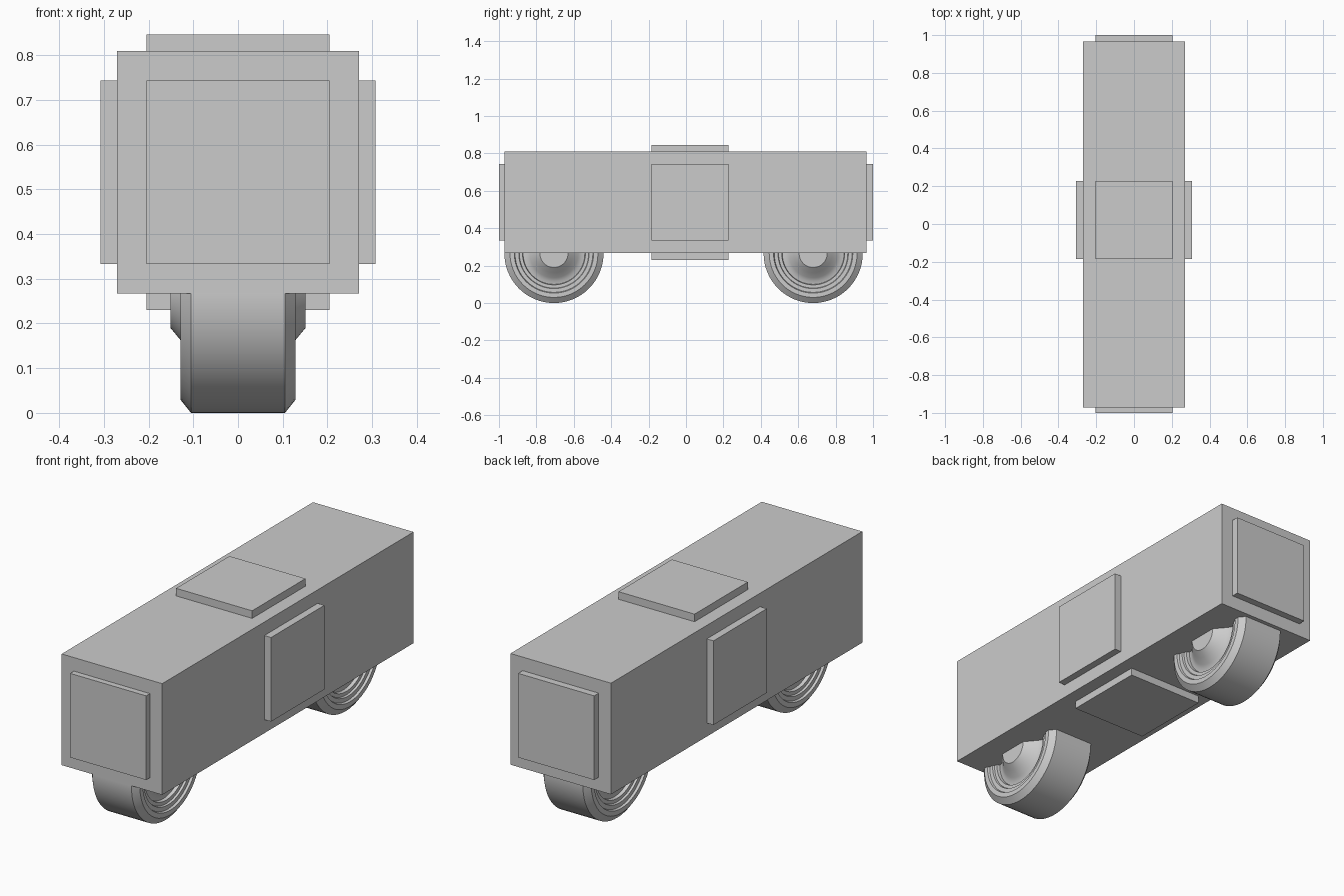
import bpy, bmesh, math

if "Cube" in bpy.data.objects:
    bpy.data.objects.remove(bpy.data.objects["Cube"])


def box(name, x, y, z):
    """Axis-aligned box from (min, max) ranges."""
    bm = bmesh.new()
    bmesh.ops.create_cube(bm, size=1)
    for v in bm.verts:
        for i, (lo, hi) in enumerate((x, y, z)):
            v.co[i] = (lo + hi) / 2 + v.co[i] * (hi - lo)
    return finish(name, bm)


def finish(name, bm):
    bmesh.ops.recalc_face_normals(bm, faces=bm.faces)
    me = bpy.data.meshes.new(name)
    bm.to_mesh(me)
    bm.free()
    ob = bpy.data.objects.new(name, me)
    bpy.context.collection.objects.link(ob)
    return ob


def wheel(name, y, z, half, steps=64):
    """Lathe a half profile of (x, radius), mirrored, around the x axis."""
    profile = half + [(-x, r) for x, r in reversed(half)]
    bm = bmesh.new()
    vs = [bm.verts.new((x, 0, r)) for x, r in profile]
    edges = [bm.edges.new(p) for p in zip(vs, vs[1:])]
    bmesh.ops.spin(bm, geom=vs + edges, cent=(0, 0, 0), axis=(1, 0, 0),
                   angle=math.tau, steps=steps, use_merge=False)
    bmesh.ops.remove_doubles(bm, verts=bm.verts, dist=1e-5)
    ob = finish(name, bm)
    ob.location = (0, y, z)
    bpy.ops.object.select_all(action='DESELECT')
    ob.select_set(True)
    bpy.context.view_layer.objects.active = ob
    bpy.ops.object.shade_smooth_by_angle(angle=math.radians(30))


# Main body
X, Y0, Y1, Z0, Z1 = 0.271, -0.971, 0.965, 0.267, 0.809
box("body", (-X, X), (Y0, Y1), (Z0, Z1))

# Raised panels on all six faces
px, py, pz = (-0.205, 0.205), (-0.184, 0.227), (0.333, 0.743)
box("top_panel", px, py, (Z1 - 0.002, 0.846))
box("bottom_panel", px, py, (0.23, Z0 + 0.002))
box("right_panel", (X - 0.002, 0.307), py, pz)
box("left_panel", (-0.307, -X + 0.002), py, pz)
box("front_panel", px, (-1.0, Y0 + 0.002), pz)
box("back_panel", px, (Y1 - 0.002, 1.0), pz)

# Wheels: hub, dished centre, stepped rim, chamfered tread
profile = [(0.151, 0), (0.151, 0.075), (0.128, 0.103), (0.105, 0.13),
           (0.095, 0.148), (0.092, 0.165), (0.108, 0.168), (0.108, 0.185),
           (0.118, 0.188), (0.118, 0.208), (0.129, 0.212), (0.129, 0.235),
           (0.105, 0.265)]
for name, y in (("front_wheel", -0.706), ("back_wheel", 0.68)):
    wheel(name, y, 0.265, profile)
